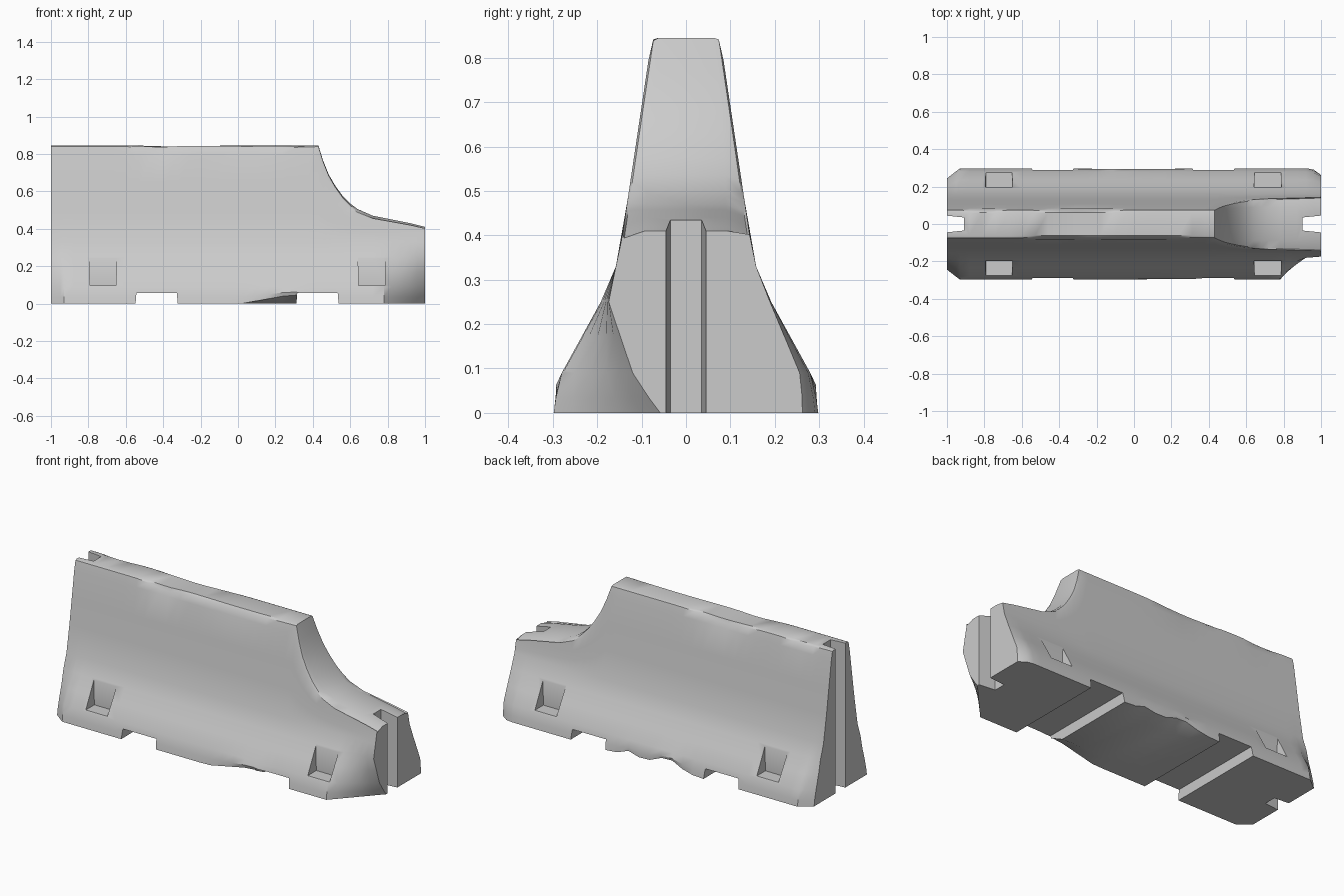
import bpy, bmesh, math

if "Cube" in bpy.data.objects:
    bpy.data.objects.remove(bpy.data.objects["Cube"], do_unlink=True)

concrete = bpy.data.materials.new("light grey concrete")
concrete.use_nodes = True
GREY = (0.6, 0.6, 0.6, 1)
concrete.diffuse_color = GREY
concrete.node_tree.nodes["Principled BSDF"].inputs["Base Color"].default_value = GREY

# Half width by height, and top height along the length
SIDE = [(0, .298), (.035, .293), (.09, .28), (.25, .192), (.33, .158), (.39, .145), (.845, .077)]
TOP = [(-1, .845), (.43, .845), (.455, .765), (.485, .69), (.52, .63), (.56, .575), (.6, .535),
       (.64, .505), (.72, .47), (.82, .45), (.92, .43), (1, .41)]


def lerp_table(table, t):
    for (a, u), (b, v) in zip(table, table[1:]):
        if t <= b:
            return u + (v - u) * max(0, t - a) / (b - a)
    return table[-1][1]


def bump(x, centre, spread):
    return math.exp(-((x - centre) / spread) ** 2)


def ramp(x, a, b):
    return min(1, max(0, (x - a) / (b - a)))


def half_ring(x, s):
    """Points from the underside up to the top, on side s (-1 front, 1 back)."""
    h = lerp_table(TOP, x)
    broken = ramp(x, .43, .75)
    levels = [0, .035, .09, .17, .25, .33] + [.33 + (h - .33) * t for t in (.3, .6, .9)]
    points = [[.2, 0]] + [[lerp_table(SIDE, z), z] for z in levels]
    edge = lerp_table(SIDE, h)
    points += [[edge - .003, h - .004 - .012 * broken], [edge * (.8 - .15 * broken), h]]

    # Worn corners at both ends
    left = 1 - ramp(x, -1, -.93)
    right = ramp(x, .78, 1) if s < 0 else .15 * ramp(x, .95, 1)
    for p in points:
        foot = max(0, 1 - p[1] / .27)
        p[0] -= min(foot, .6) * .09 * left
        p[0] -= right * min(.24 * foot, max(0, p[0] - .05))

    # Chipped lower edge between the two channels
    if s < 0:
        chip = .045 * ramp(x, .02, .27) * (1 - ramp(x, .31, .4))
    else:
        chip = .05 * bump(x, -.08, .1) + .03 * bump(x, .16, .06)
    points[1][1] += chip
    points[1][0] -= chip * .3
    points[2][1] += chip * .6

    # Worn upper edge
    if s < 0:
        wear = .025 * bump(x, -.42, .1) + .013 * bump(x, .05, .28)
    else:
        wear = .022 * bump(x, -.3, .15) + .012 * bump(x, -.8, .08)
    points[-2][1] -= wear
    points[-2][0] -= wear * .25
    points[-1][1] -= wear * .3
    return [(x, s * y, z) for y, z in points]


# Main body lofted along its length
stations = sorted({round(-.95 + .07 * i, 3) for i in range(20)} |
                  {t[0] for t in TOP} | {-.975, -.93, .68, .78, .87, .96})
bm = bmesh.new()
rings = []
for x in stations:
    ring = half_ring(x, -1) + half_ring(x, 1)[::-1]
    rings.append([bm.verts.new(p) for p in ring])
for a, b in zip(rings, rings[1:]):
    n = len(a)
    for i in range(n):
        bm.faces.new((a[i], a[(i + 1) % n], b[(i + 1) % n], b[i]))
bm.faces.new(rings[0])
bm.faces.new(rings[-1][::-1])
bmesh.ops.triangulate(bm, faces=[f for f in bm.faces if len(f.verts) > 4])
bmesh.ops.recalc_face_normals(bm, faces=bm.faces)
mesh = bpy.data.meshes.new("concrete_barrier")
bm.to_mesh(mesh)
bm.free()
mesh.materials.append(concrete)
barrier = bpy.data.objects.new("concrete_barrier", mesh)
bpy.context.collection.objects.link(barrier)


def cut(name, outline, axis, low, high):
    """Cut a prism out of the barrier; the outline is extruded along the axis."""
    def place(p, d):
        v = list(p)
        v.insert(axis, d)
        return v
    cb = bmesh.new()
    ends = [[cb.verts.new(place(p, d)) for p in outline] for d in (low, high)]
    n = len(outline)
    for i in range(n):
        j = (i + 1) % n
        cb.faces.new((ends[0][i], ends[0][j], ends[1][j], ends[1][i]))
    for e in ends:
        cb.faces.new(e)
    bmesh.ops.recalc_face_normals(cb, faces=cb.faces)
    me = bpy.data.meshes.new(name)
    cb.to_mesh(me)
    cb.free()
    me.materials.append(concrete)
    cutter = bpy.data.objects.new(name, me)
    cutter.hide_render = True
    bpy.context.collection.objects.link(cutter)
    mod = barrier.modifiers.new(name, "BOOLEAN")
    mod.operation = "DIFFERENCE"
    mod.solver = "EXACT"
    mod.object = cutter
    bpy.ops.object.modifier_apply(modifier=name)
    bpy.data.objects.remove(cutter, do_unlink=True)


bpy.context.view_layer.objects.active = barrier
barrier.select_set(True)

# Joint slots in the ends
for s in (-1, 1):
    inner = .91 if s < 0 else .9
    cut("joint_slot", [(s * inner, -.035), (s * inner, .035), (s * 1.1, .055), (s * 1.1, -.055)],
        2, -.1, 1)

# Channels under the foot
for x in (-.435, .425):
    cut("forklift_channel", [(x - .117, -.05), (x - .108, .057), (x + .108, .057), (x + .117, -.05)],
        1, -.5, .5)

# Lifting pockets on both sides
for x in (-.722, .715):
    for s in (-1, 1):
        cut("lifting_pocket", [(x - .07, .097), (x + .07, .097), (x + .076, .4), (x - .076, .4)],
            1, *sorted((s * .197, s * .5)))

bpy.ops.object.shade_smooth_by_angle(angle=math.radians(32))
